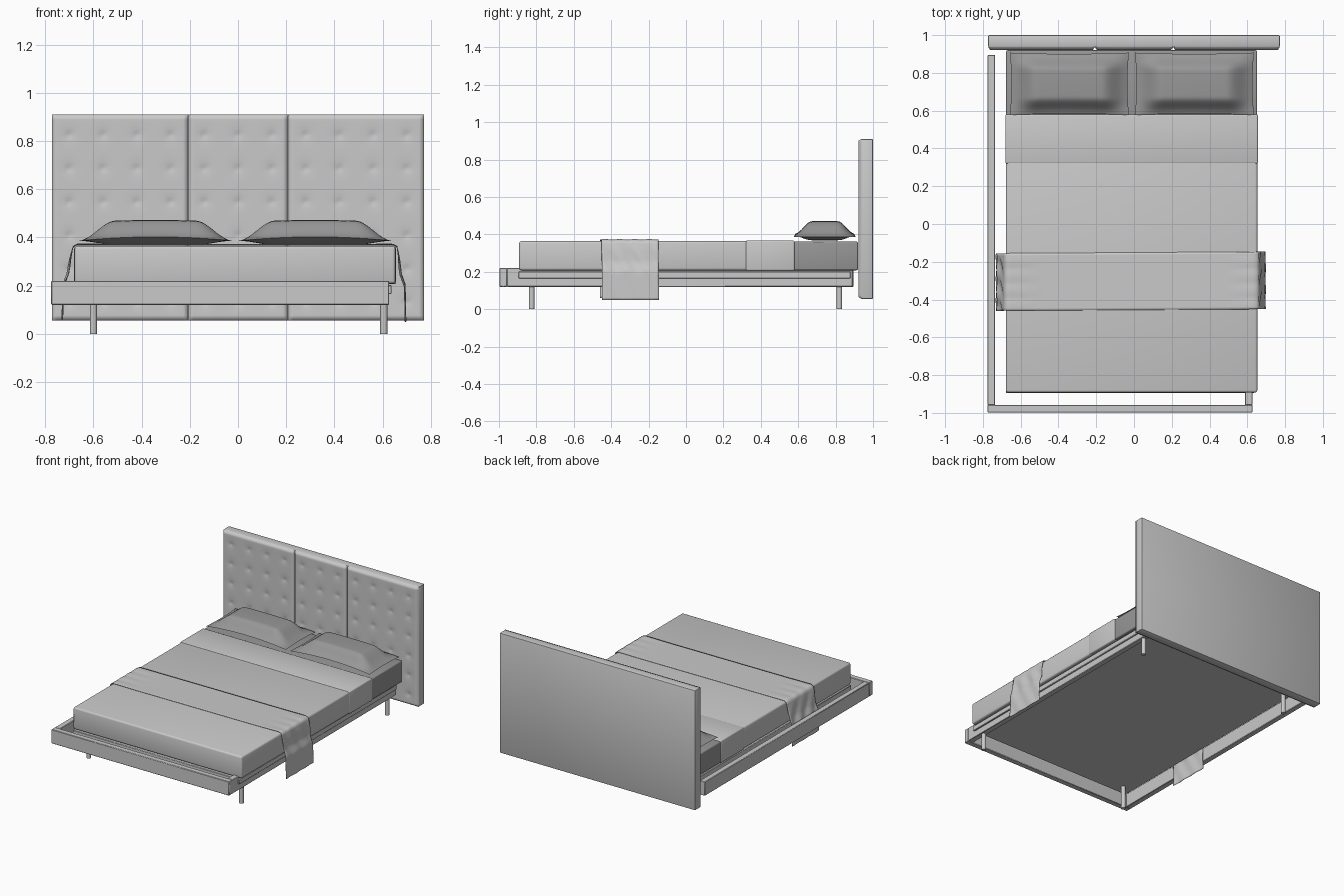
import bpy, bmesh, math
from mathutils import Vector

cube = bpy.data.objects.get("Cube")
if cube:
    bpy.data.objects.remove(cube, do_unlink=True)


def material(name, value):
    m = bpy.data.materials.new(name)
    m.use_nodes = True
    colour = (value, value, value, 1)
    m.diffuse_color = colour
    m.node_tree.nodes["Principled BSDF"].inputs["Base Color"].default_value = colour
    return m


LIGHT = material("light_grey", 0.588)
DARK = material("mid_grey", 0.31)


def finish(name, bm, mat, angle=40):
    mesh = bpy.data.meshes.new(name)
    bm.to_mesh(mesh)
    bm.free()
    mesh.materials.append(mat)
    ob = bpy.data.objects.new(name, mesh)
    bpy.context.collection.objects.link(ob)
    bpy.ops.object.select_all(action='DESELECT')
    ob.select_set(True)
    bpy.context.view_layer.objects.active = ob
    bpy.ops.object.shade_smooth_by_angle(angle=math.radians(angle))
    return ob


def box(name, xs, ys, zs, mat=LIGHT, bevel=0.003, segments=1):
    """Bevelled box given its extent on each axis."""
    bm = bmesh.new()
    bmesh.ops.create_cube(bm, size=1)
    for v in bm.verts:
        v.co = Vector([(a + b) / 2 + c * (b - a) for c, (a, b) in zip(v.co, (xs, ys, zs))])
    bmesh.ops.bevel(bm, geom=bm.edges[:], offset=bevel, segments=segments,
                    profile=0.5, affect='EDGES')
    return finish(name, bm, mat)


def add_surface(bm, nu, nv, fn, flip=False):
    """Grid whose (u, v) in -1..1 is mapped through fn."""
    verts = bmesh.ops.create_grid(bm, x_segments=nu, y_segments=nv, size=1)["verts"]
    faces = {f for v in verts for f in v.link_faces}
    for v in verts:
        v.co = fn(v.co.x, v.co.y)
    if flip:
        bmesh.ops.reverse_faces(bm, faces=list(faces))


def smooth(t):
    t = max(0.0, min(1.0, t))
    return t * t * (3 - 2 * t)


# Headboard: backing plus three tufted panels
Z0, Z1 = 0.055, 0.91
box("headboard_back", (-0.772, 0.772), (0.936, 1.0), (Z0, Z1), bevel=0.006, segments=2)


def tufted_panel(name, xa, xb):
    def fn(u, v):
        x = (xa + xb) / 2 + u * (xb - xa) / 2
        z = (Z0 + Z1) / 2 + v * (Z1 - Z0) / 2
        # rounded border
        r = 0.016
        edge = max(0.0, 1 - min(x - xa, xb - x, z - Z0, Z1 - z) / r)
        y = 0.921 + r * (1 - math.sqrt(max(0.0, 1 - edge * edge)))
        # dimple at the nearest button
        dx = x - round(x / 0.14) * 0.14
        dz = z - 0.13 - round((z - 0.13) / 0.139) * 0.139
        d2 = dx * dx + dz * dz
        y += 0.005 * math.exp(-d2 / 0.0001) + 0.003 * math.exp(-d2 / 0.0009)
        return Vector((x, y, z))
    bm = bmesh.new()
    add_surface(bm, round((xb - xa) / 0.01), 86, fn)
    finish(name, bm, LIGHT, 80)


for name, xa, xb in (("right", -0.772, -0.207), ("middle", -0.207, 0.207),
                     ("left", 0.207, 0.772)):
    tufted_panel(f"headboard_panel_{name}", xa, xb)

# Frame rails, platform and legs
RAIL = (0.12, 0.22)
box("front_rail", (-0.775, 0.627), (-0.997, -0.957), RAIL)
box("right_rail", (-0.775, -0.735), (-0.958, 0.895), RAIL)
box("left_rail", (0.587, 0.627), (-0.958, 0.89), RAIL)
box("platform", (-0.678, 0.637), (-0.895, 0.88), (0.165, 0.202))
for x in (-0.6, 0.605):
    for y in (-0.825, 0.82):
        bm = bmesh.new()
        bmesh.ops.create_cone(bm, cap_ends=True, segments=20, radius1=0.015,
                              radius2=0.015, depth=0.167)
        bmesh.ops.translate(bm, verts=bm.verts, vec=(x, y, 0.0835))
        finish(f"{'front' if y < 0 else 'back'}_{'right' if x < 0 else 'left'}_leg", bm, LIGHT)

# Mattress covers: exposed sheet, main cover and folded band
box("sheet", (-0.677, 0.652), (0.5, 0.92), (0.208, 0.361), DARK, 0.008, 3)
box("bed_cover", (-0.678, 0.653), (-0.892, 0.5), (0.208, 0.364), LIGHT, 0.012, 3)
box("folded_band", (-0.681, 0.656), (0.32, 0.58), (0.206, 0.367), LIGHT, 0.008, 3)


# Pillows: soft plateau above a thin seam
def pillow(name, cx):
    def shape(top):
        def fn(u, v):
            sx, sy = smooth((1 - abs(u)) / 0.45), smooth((1 - abs(v)) / 0.55)
            # pinched outline with pointed corners
            x = cx + 0.315 * u * (1 - 0.025 * (1 - v * v))
            y = 0.742 + 0.165 * v * (1 - 0.04 * (1 - u * u))
            seam = 0.386 + 0.016 * (1 - u * u) * v * v
            crest = 0.472 if top else 0.368
            rim = 0.25 * math.sqrt(max(0, (1 - u * u) * (1 - v * v)))
            fill = min(1.0, sx * sy * 0.8 + rim * 0.8)
            return Vector((x, y, seam + (crest - seam) * fill))
        return fn
    bm = bmesh.new()
    add_surface(bm, 40, 28, shape(True))
    add_surface(bm, 40, 28, shape(False), flip=True)
    bmesh.ops.remove_doubles(bm, verts=bm.verts, dist=0.0001)
    finish(name, bm, DARK, 75)


pillow("right_pillow", -0.342)
pillow("left_pillow", 0.32)

# Runner: cloth strip draped over both sides
PATH = [Vector(p) for p in (
    (-0.729, 0.06), (-0.725, 0.2), (-0.706, 0.25), (-0.694, 0.32), (-0.684, 0.362),
    (-0.665, 0.37), (0.64, 0.37), (0.659, 0.362), (0.667, 0.32), (0.674, 0.25),
    (0.692, 0.2), (0.695, 0.05))]
LENGTHS = [(b - a).length for a, b in zip(PATH, PATH[1:])]


def along(t):
    s = t * sum(LENGTHS)
    for a, b, length in zip(PATH, PATH[1:], LENGTHS):
        if s <= length:
            return a.lerp(b, s / length)
        s -= length
    return PATH[-1]


def drape(u, v):
    p = along((u + 1) / 2)
    drop = smooth((0.37 - p.y) / 0.1)
    y = -0.303 + 0.152 * v + 0.006 * u
    ripple = 0.004 * math.sin(y * 55 + p.y * 30) * drop * (1 if p.y > 0.2 else 0.5)
    crease = 0.003 * abs(math.sin(y * 40)) * smooth((abs(p.x) - 0.45) / 0.2) * (1 - drop)
    return Vector((p.x + ripple, y, p.y + crease))


bm = bmesh.new()
add_surface(bm, 150, 24, drape)
runner = finish("runner", bm, LIGHT, 60)
thickness = runner.modifiers.new("Thickness", 'SOLIDIFY')
thickness.thickness = 0.003
thickness.offset = 0
